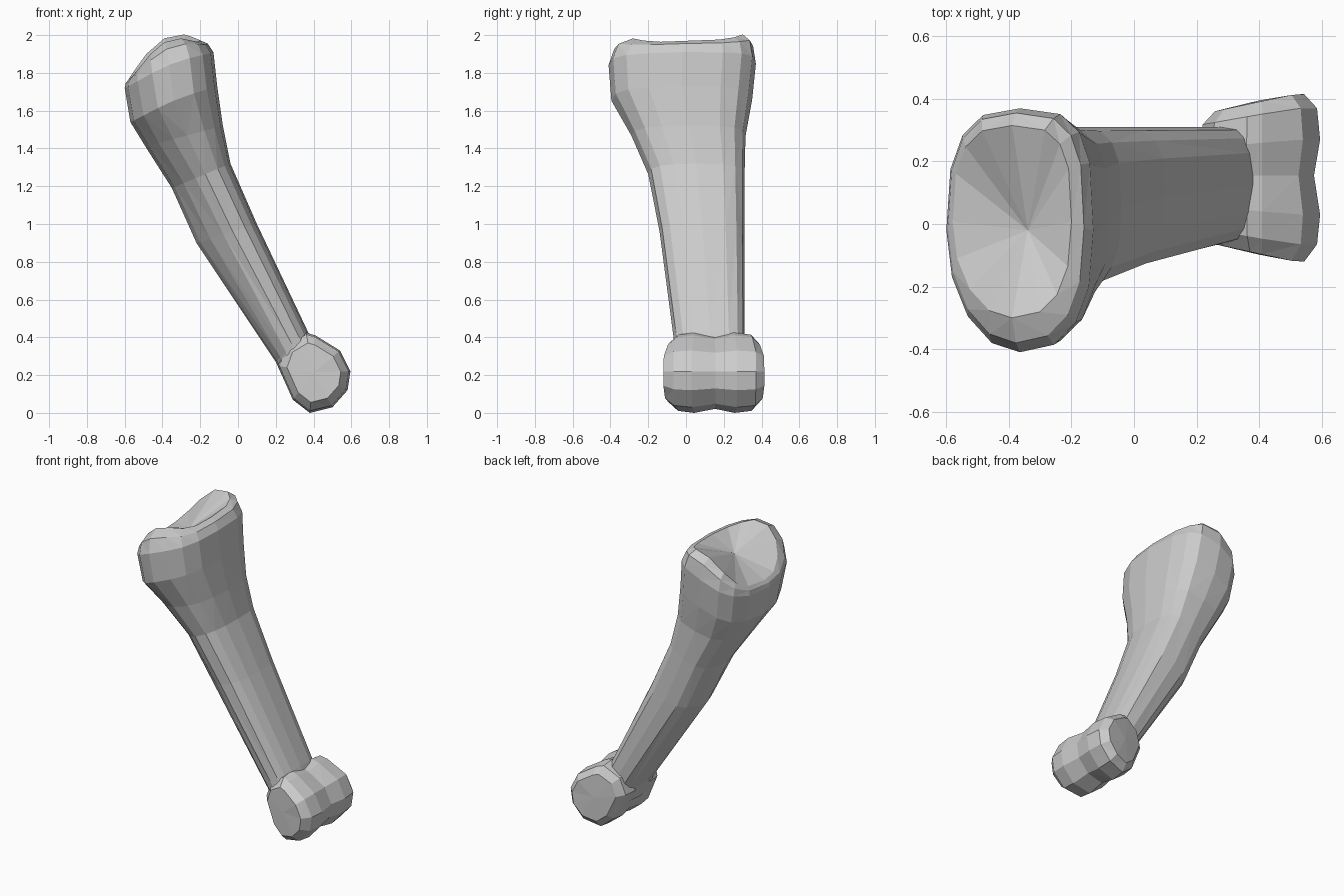
import bpy, bmesh, math

if "Cube" in bpy.data.objects:
    bpy.data.objects.remove(bpy.data.objects["Cube"])

N = 16


def finish(bm, name):
    bmesh.ops.triangulate(bm, faces=bm.faces[:])
    bmesh.ops.recalc_face_normals(bm, faces=bm.faces[:])
    me = bpy.data.meshes.new(name)
    bm.to_mesh(me)
    bm.free()
    ob = bpy.data.objects.new(name, me)
    bpy.context.collection.objects.link(ob)
    return ob


def loft(bm, rings, start, end):
    """Skin vertex rings and fan both ends to a centre point."""
    rings = [[bm.verts.new(p) for p in r] for r in rings]
    n = len(rings[0])
    for a, b in zip(rings, rings[1:]):
        for i in range(n):
            j = (i + 1) % n
            bm.faces.new((a[i], a[j], b[j], b[i]))
    for ring, p in ((rings[0], start), (rings[-1], end)):
        c = bm.verts.new(p)
        for i in range(n):
            bm.faces.new((ring[i], ring[(i + 1) % n], c))


def power(v, p):
    return math.copysign(abs(v) ** p, v) if abs(v) > 1e-6 else 0.0


def section(xl, zl, xr, zr, yf, yb, arch, front_left, skew):
    """Tilted section: left and right points in xz, front and back y.
    The front-left corner is cut back; skew moves the front edge right."""
    pts = []
    for i in range(N):
        t = 2 * math.pi * i / N
        c, s = math.cos(t), math.sin(t)
        if s > 0:
            q = 0.62 if c > 0 else 0.72
        else:
            q = 0.8 if c > 0 else front_left
        u = power(s, q)
        f = (1 + power(c, q)) / 2
        if s < 0:
            f += skew * -u * 4 * f * (1 - f)
        y = (yf + yb) / 2 + (yb - yf) / 2 * u
        z = zl + (zr - zl) * f + arch * abs(u) * 4 * f * (1 - f)
        pts.append((xl + (xr - xl) * f, y, z + 0.1 * arch * u))
    return pts


# Leaning shaft, flaring into the large upper head with a dished top
sections = [
    (0.25, 0.16, 0.42, 0.30, -0.05, 0.30, 0, 0.8, 0),
    (0.20, 0.27, 0.37, 0.43, -0.06, 0.31, 0, 0.95, 0.03),
    (-0.22, 0.90, 0.10, 1.00, -0.14, 0.31, 0, 1.35, 0.10),
    (-0.35, 1.19, -0.04, 1.32, -0.20, 0.31, 0, 1.25, 0.07),
    (-0.49, 1.41, -0.08, 1.52, -0.29, 0.315, 0, 1.1, 0.04),
    (-0.57, 1.54, -0.11, 1.73, -0.395, 0.35, 0.02, 1.05, 0),
    (-0.60, 1.72, -0.13, 1.91, -0.41, 0.37, 0.03, 1.0, 0),
    (-0.595, 1.745, -0.16, 1.955, -0.38, 0.355, 0.085, 1.0, 0),
    (-0.58, 1.765, -0.20, 1.97, -0.30, 0.315, 0.105, 1.0, 0),
]
bm = bmesh.new()
loft(bm, [section(*s) for s in sections], (0.36, 0.13, 0.25), (-0.34, -0.02, 1.87))
finish(bm, "bone_shaft_and_head")

# Lower joint: two rounded knuckles with a shallow groove between them
outline = [(0.41, 0.41), (0.54, 0.33), (0.595, 0.22), (0.58, 0.12), (0.50, 0.03),
           (0.38, 0.0), (0.29, 0.07), (0.21, 0.25), (0.25, 0.36), (0.36, 0.425)]
cx, cz, cy = 0.40, 0.215, 0.15
stations = [(-0.12, 0.74), (-0.065, 0.95), (0.03, 1.0), (0.155, 0.90),
            (0.27, 1.0), (0.37, 0.95), (0.415, 0.74)]


def knuckle_ring(y, k):
    ring = []
    for x, z in outline:
        px, pz = cx + (x - cx) * k, cz + (z - cz) * k
        taper = min(1.0, 0.78 + (px - 0.24) * 0.8)
        ring.append((px, cy + (y - cy) * taper, pz))
    return ring


bm = bmesh.new()
loft(bm, [knuckle_ring(*s) for s in stations], (cx, -0.098, cz), (cx, 0.395, cz))
finish(bm, "lower_knuckles")
